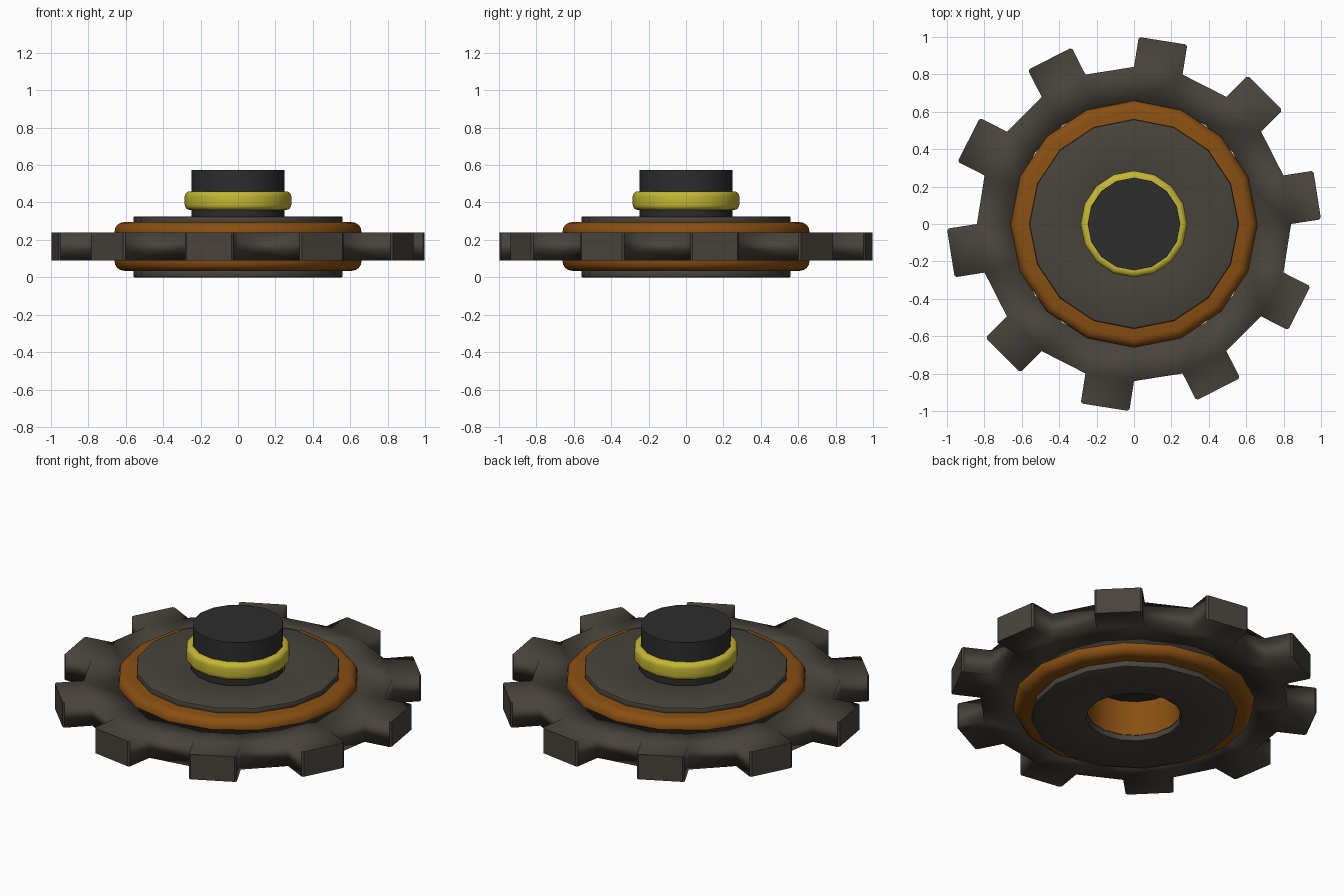
import bpy, bmesh, math
from mathutils import Vector

if "Cube" in bpy.data.objects:
    bpy.data.objects.remove(bpy.data.objects["Cube"])


def material(name, rgb):
    m = bpy.data.materials.new(name)
    m.diffuse_color = (*rgb, 1)
    m.use_nodes = True
    m.node_tree.nodes["Principled BSDF"].inputs["Base Color"].default_value = m.diffuse_color
    return m


IRON = material("iron", (0.065, 0.056, 0.045))
RUST = material("rust", (0.25, 0.078, 0.006))
YELLOW = material("yellow", (0.56, 0.47, 0.035))
BLACK = material("black", (0.026, 0.026, 0.026))


def finish(bm, name, mat):
    bmesh.ops.recalc_face_normals(bm, faces=bm.faces[:])
    me = bpy.data.meshes.new(name)
    bm.to_mesh(me)
    bm.free()
    ob = bpy.data.objects.new(name, me)
    bpy.context.collection.objects.link(ob)
    me.materials.append(mat)
    return ob


def ring_mesh(r_in, r_out, z0, z1, sides):
    """Square-section ring; returns the bmesh and its outer faces."""
    bm = bmesh.new()
    loops = []
    for i in range(sides):
        a = 2 * math.pi * i / sides
        loops.append([bm.verts.new((r * math.cos(a), r * math.sin(a), z))
                      for r, z in ((r_out, z0), (r_out, z1), (r_in, z1), (r_in, z0))])
    outer = []
    for i in range(sides):
        p, q = loops[i], loops[(i + 1) % sides]
        for k in range(4):
            j = (k + 1) % 4
            f = bm.faces.new((p[k], q[k], q[j], p[j]))
            if k == 0:
                outer.append(f)
    bmesh.ops.recalc_face_normals(bm, faces=bm.faces[:])
    return bm, outer


def rim_edges(bm, r):
    """Horizontal circular edges lying at radius r."""
    return [e for e in bm.edges
            if all(abs(v.co.xy.length - r) < 1e-4 for v in e.verts)
            and abs(e.verts[0].co.z - e.verts[1].co.z) < 1e-5]


def ring(name, r_in, r_out, z0, z1, bevel, segs, mat, bevel_in=0.0):
    bm, _ = ring_mesh(r_in, r_out, z0, z1, 16)
    bmesh.ops.bevel(bm, geom=rim_edges(bm, r_out), offset=bevel, segments=segs,
                    profile=0.5, affect='EDGES')
    if bevel_in:
        bmesh.ops.bevel(bm, geom=rim_edges(bm, r_in), offset=bevel_in, segments=2,
                        profile=0.5, affect='EDGES')
    ob = finish(bm, name, mat)
    smooth(ob, 40)
    return ob


def smooth(ob, angle):
    bpy.ops.object.select_all(action='DESELECT')
    ob.select_set(True)
    bpy.context.view_layer.objects.active = ob
    bpy.ops.object.shade_smooth_by_angle(angle=math.radians(angle))


# toothed wheel: every second outer face of a 20-sided ring becomes a tooth
bm, outer = ring_mesh(0.652, 0.84, 0.09, 0.24, 20)
tips = bmesh.ops.extrude_discrete_faces(bm, faces=[])["faces"]
for f in outer[::2]:
    n = f.normal.copy()
    tip = bmesh.ops.extrude_face_region(bm, geom=[f])["geom"]
    verts = [g for g in tip if isinstance(g, bmesh.types.BMVert)]
    bmesh.ops.translate(bm, verts=verts, vec=n * 0.162)
    tips += [g for g in tip if isinstance(g, bmesh.types.BMFace)]
    bm.faces.remove(f) if f.is_valid else None
# tooth tips get a slight chamfer on their side edges
upright = [e for f in tips for e in f.edges
           if abs(e.verts[0].co.z - e.verts[1].co.z) > 0.1]
bmesh.ops.bevel(bm, geom=upright, offset=0.01, segments=1, profile=0.5, affect='EDGES')
bm.normal_update()
for f in bm.faces:
    f.smooth = True
for e in bm.edges:
    if all(v.co.xy.length > 0.97 for v in e.verts):
        e.smooth = False
finish(bm, "toothed_wheel", IRON)

# rounded core ring with the central hole
ring("core_ring", 0.256, 0.66, 0.035, 0.295, 0.05, 4, RUST)

# thin cover plates below and above
ring("lower_plate", 0.258, 0.56, 0.0, 0.04, 0.008, 2, IRON, 0.008)
ring("upper_plate", 0.258, 0.56, 0.285, 0.325, 0.008, 2, IRON, 0.008)

# axle stub, starting inside the hole
bm = bmesh.new()
bmesh.ops.create_cone(bm, cap_ends=True, segments=16, radius1=0.248, radius2=0.248, depth=0.335)
bmesh.ops.translate(bm, verts=bm.verts[:], vec=Vector((0, 0, 0.4075)))
smooth(finish(bm, "axle_stub", BLACK), 40)

# yellow collar around the axle
ring("collar", 0.235, 0.285, 0.36, 0.46, 0.028, 4, YELLOW)
